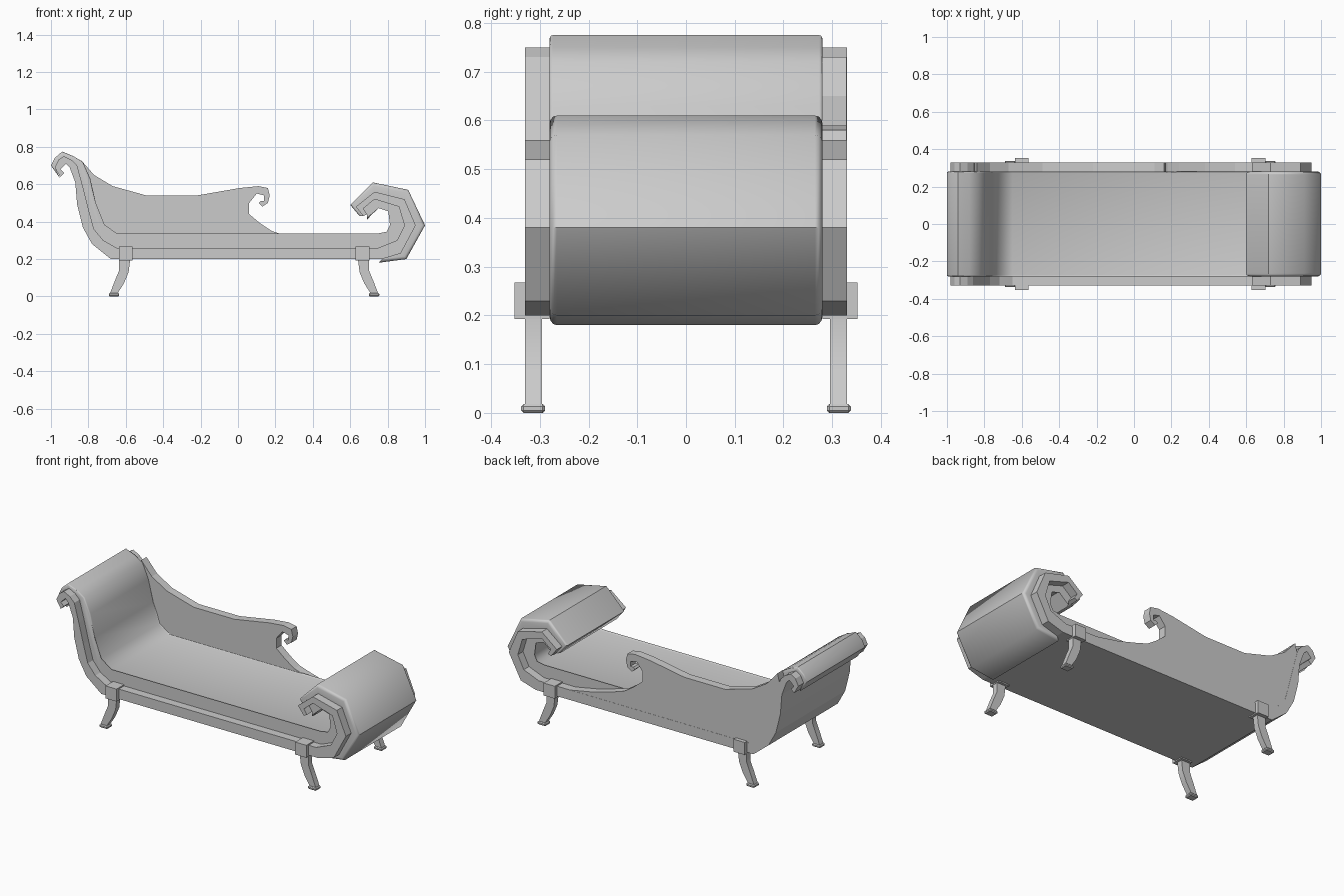
import bpy
import bmesh

cube = bpy.data.objects.get("Cube")
if cube:
    bpy.data.objects.remove(cube, do_unlink=True)

# One plain grey for the whole piece
grey = bpy.data.materials.new("plain grey")
grey.use_nodes = True
shade = (0.6, 0.6, 0.6, 1)
grey.diffuse_color = shade
grey.node_tree.nodes["Principled BSDF"].inputs["Base Color"].default_value = shade


def finish(name, bm, smooth_angle=None):
    """Turn a bmesh into a named, coloured object."""
    bmesh.ops.recalc_face_normals(bm, faces=bm.faces)
    mesh = bpy.data.meshes.new(name)
    bm.to_mesh(mesh)
    bm.free()
    mesh.materials.append(grey)
    obj = bpy.data.objects.new(name, mesh)
    bpy.context.collection.objects.link(obj)
    if smooth_angle:
        bpy.ops.object.select_all(action='DESELECT')
        obj.select_set(True)
        bpy.context.view_layer.objects.active = obj
        bpy.ops.object.shade_smooth_by_angle(angle=smooth_angle)
    return obj


def extrude_profile(name, outline, y_front, y_back, soft_count=0, soft=0.025, smooth_angle=None):
    """Extrude a side outline (in hundredths) along y; round the rims of its first points."""
    bm = bmesh.new()
    rims = [[bm.verts.new((x / 100, y, z / 100)) for x, z in outline] for y in (y_front, y_back)]
    front, back = rims
    bm.faces.new(front)
    bm.faces.new(back)
    for i in range(len(outline)):
        j = (i + 1) % len(outline)
        bm.faces.new((front[i], front[j], back[j], back[i]))
    if soft_count:
        edges = [bm.edges.get((rim[i], rim[i + 1])) for rim in rims for i in range(soft_count - 1)]
        bmesh.ops.bevel(bm, geom=edges, offset=soft, segments=3, profile=0.5,
                        affect='EDGES', clamp_overlap=True)
    return finish(name, bm, smooth_angle)


def add_box(name, x_range, y_range, z_range, bevel=0):
    bm = bmesh.new()
    bmesh.ops.create_cube(bm, size=1)
    for v in bm.verts:
        for axis, (low, high) in enumerate((x_range, y_range, z_range)):
            v.co[axis] = high if v.co[axis] > 0 else low
    if bevel:
        bmesh.ops.bevel(bm, geom=list(bm.edges), offset=bevel, segments=1, affect='EDGES')
    return finish(name, bm)


# Shared boundary lines of the frame strip, running left scroll to right scroll
head_top = [(-98, 69), (-96, 73), (-93, 75), (-89, 73), (-86, 70), (-83, 59),
            (-80, 47), (-77, 36), (-72, 30), (-65, 26)]
head_back = [(-95, 64), (-93, 66), (-95, 68), (-92, 71), (-90, 69), (-87, 61),
             (-86, 49), (-83, 37), (-78, 28), (-68, 20)]
foot_inner = [(75, 26), (85, 30), (89, 38), (86, 48), (73, 52), (67, 47), (69, 44)]
foot_outer = [(77, 20), (87, 23), (95, 38), (89, 52), (73, 56), (63, 48), (67, 43)]

# Scrolled frame
frame_outline = head_top + foot_inner + foot_outer[::-1] + head_back[::-1]
extrude_profile("frame", frame_outline, -0.33, 0.33)

# Seat pad, climbing the head rest and lining the inside of the foot scroll
pad_line = [(-95, 63), (-100, 70), (-98, 74), (-94, 77.5), (-88, 75), (-83, 72), (-79, 63),
            (-76, 50), (-72, 38), (-65, 33), (75, 33), (80, 34), (82, 38), (81, 46),
            (75, 48), (69, 41)]
extrude_profile("seat_pad", pad_line + foot_inner[::-1] + head_top[::-1], -0.28, 0.28,
                soft_count=len(pad_line), smooth_angle=0.9)

# Outer pad around the foot scroll
roll_line = [(75, 18), (90, 20), (100, 38), (91, 57), (72, 61), (60, 49), (65, 43)]
extrude_profile("foot_roll_pad", roll_line + foot_outer[::-1], -0.28, 0.28,
                soft_count=len(roll_line), smooth_angle=0.9)

# Swept back panel with its small curl
panel_top = [(-84, 73), (-77, 65), (-67, 59), (-49, 54), (-22, 54), (1, 58), (11, 59),
             (16, 58), (17, 54), (16, 50), (13, 48), (11, 50), (12, 51), (14, 51), (14, 54),
             (10, 55), (6, 50), (6, 44), (12, 39), (18, 35), (24, 33), (38, 29), (54, 26)]
panel_base = [(50, 24), (-67, 24), (-75, 30), (-80, 38), (-83, 50), (-86, 65)]
extrude_profile("back_panel", panel_top + panel_base, 0.279, 0.329)

# Sabre legs, each with a bracket and a foot; both pairs splay outwards
leg_line = [(-2.5, 21), (-1.5, 13), (1, 7), (4.5, 1.5), (8.5, 1.5), (6, 8), (3.5, 14), (3.5, 21)]
for end, centre, way in (("head", -0.6, -1), ("foot", 0.665, 1)):
    for side, depth in (("front", -1), ("back", 1)):
        name = f"{end}_{side}_leg"
        outline = [(centre * 100 + way * x, z) for x, z in leg_line]
        y_near, y_far = sorted((depth * 0.295, depth * 0.33))
        extrude_profile(name, outline, y_near, y_far, smooth_angle=0.5)
        add_box(name + "_bracket", (centre - 0.037, centre + 0.037),
                sorted((depth * 0.28, depth * 0.352)), (0.193, 0.268))
        toe = centre + way * 0.063
        add_box(name + "_foot", (toe - 0.028, toe + 0.028),
                sorted((depth * 0.289, depth * 0.338)), (0, 0.018), bevel=0.005)
